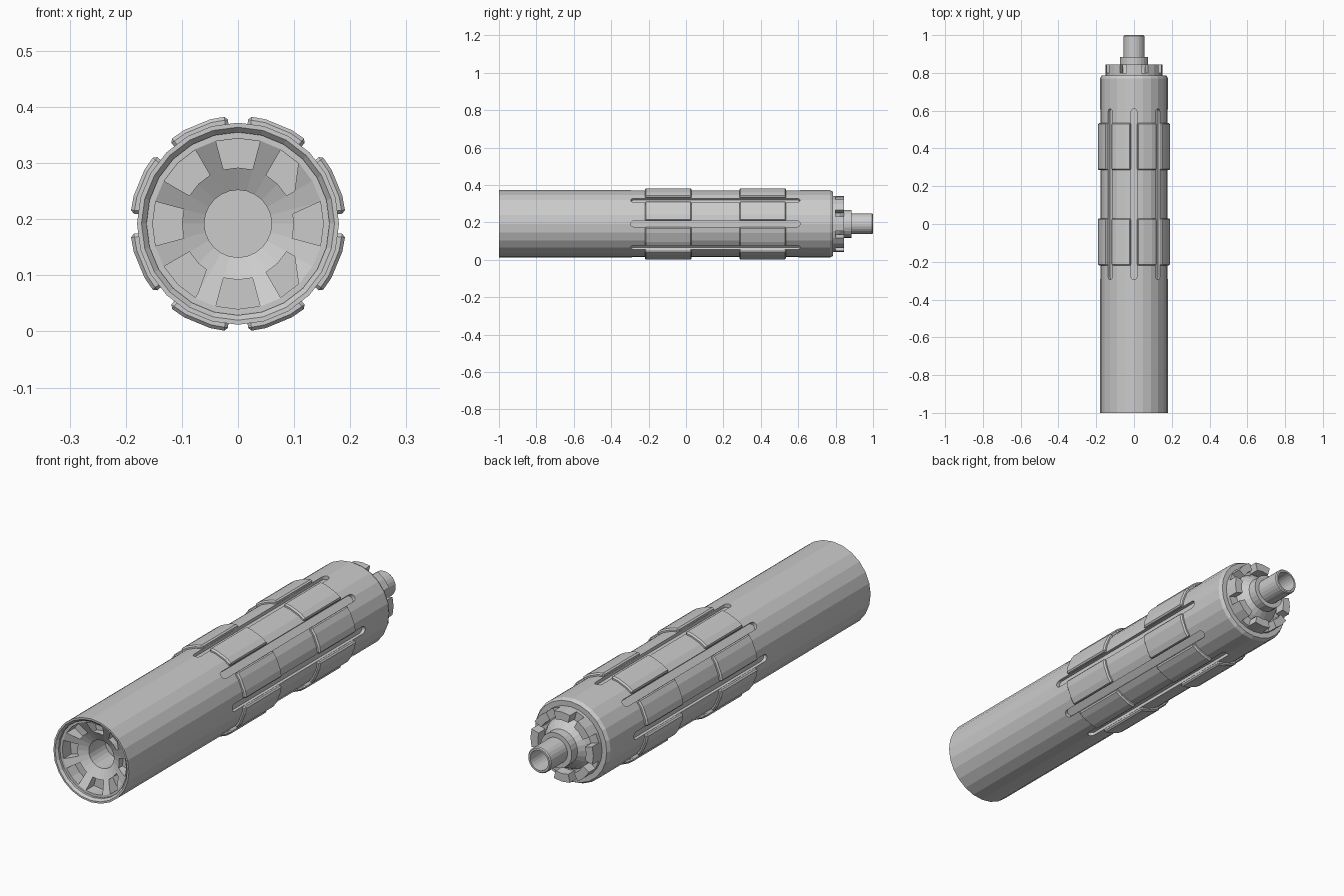
import bpy, bmesh
from math import sin, cos, pi, radians

if "Cube" in bpy.data.objects:
    bpy.data.objects.remove(bpy.data.objects["Cube"])

CZ = 0.192      # height of the long axis
SIDES = 24


def finish(name, bm):
    bmesh.ops.recalc_face_normals(bm, faces=bm.faces)
    me = bpy.data.meshes.new(name)
    bm.to_mesh(me)
    bm.free()
    ob = bpy.data.objects.new(name, me)
    bpy.context.collection.objects.link(ob)
    return ob


def at(r, a, y):
    return (r * cos(a), y, CZ + r * sin(a))


def lathe(name, profile):
    """Closed solid turned about the y axis; the ends are capped."""
    bm = bmesh.new()
    rings = [[bm.verts.new(at(r, 2 * pi * i / SIDES, y)) for i in range(SIDES)]
             for r, y in profile]
    for a, b in zip(rings, rings[1:]):
        for i in range(SIDES):
            j = (i + 1) % SIDES
            bm.faces.new((a[i], a[j], b[j], b[i]))
    bm.faces.new(rings[0])
    bm.faces.new(rings[-1])
    return finish(name, bm)


def prism(bm, bottom, top):
    """Solid between two matching loops."""
    a = [bm.verts.new(p) for p in bottom]
    b = [bm.verts.new(p) for p in top]
    bm.faces.new(a)
    bm.faces.new(b)
    for i in range(len(a)):
        j = (i + 1) % len(a)
        bm.faces.new((a[i], a[j], b[j], b[i]))


def sectors(bm, r0, r1, y0, y1, angles):
    """Eight ring segments around the axis."""
    for k in range(8):
        an = [radians(45 * k + d) for d in angles]
        loops = [[at(r1, a, y) for a in an] + [at(r0, a, y) for a in reversed(an)]
                 for y in (y0, y1)]
        prism(bm, *loops)


# Main housing: socket at the front, stepped face and tube at the back
body = lathe("housing", [
    (0.06, -0.82), (0.06, -0.93), (0.153, -0.98), (0.163, -0.98), (0.163, -0.99),
    (0.172, -1.0), (0.18, -1.0), (0.18, 0.77), (0.172, 0.785), (0.15, 0.785),
    (0.15, 0.80), (0.11, 0.80), (0.10, 0.82), (0.075, 0.845), (0.075, 0.885),
    (0.055, 0.885), (0.055, 0.995), (0.051, 1.0), (0.043, 1.0), (0.043, 0.90)])

# Cutter for the eight long round-ended grooves and the eight socket pockets
bm = bmesh.new()
HW, Y0, Y1 = 0.016, -0.295, 0.61
stadium = [(HW * cos(pi * i / 6), Y1 - HW + HW * sin(pi * i / 6)) for i in range(7)]
stadium += [(-HW * cos(pi * i / 6), Y0 + HW - HW * sin(pi * i / 6)) for i in range(7)]
for k in range(8):
    a = k * pi / 4
    prism(bm, *[[(r * cos(a) - t * sin(a), y, CZ + r * sin(a) + t * cos(a))
                 for t, y in stadium] for r in (0.164, 0.21)])
sectors(bm, 0.10, 0.152, -1.02, -0.925, (-15, 0, 15))
cutter = finish("groove_cutter", bm)
cutter.hide_render = True
cutter.display_type = 'WIRE'
mod = body.modifiers.new("grooves", 'BOOLEAN')
mod.operation = 'DIFFERENCE'
mod.solver = 'EXACT'
mod.object = cutter

# Two bands of raised grip pads between the grooves
for name, y0, y1 in (("rear_grip_pads", 0.285, 0.535), ("front_grip_pads", -0.22, 0.03)):
    bm = bmesh.new()
    sectors(bm, 0.172, 0.1925, y0, y1, (5.5, 15, 30, 39.5))
    pads = finish(name, bm)
    bev = pads.modifiers.new("edge", 'BEVEL')
    bev.width = 0.006
    bev.segments = 1
    bev.limit_method = 'ANGLE'
    bev.angle_limit = radians(40)

# Coupling teeth on the back face
bm = bmesh.new()
sectors(bm, 0.115, 0.15, 0.795, 0.845, (-15, 0, 15))
finish("coupling_teeth", bm)
